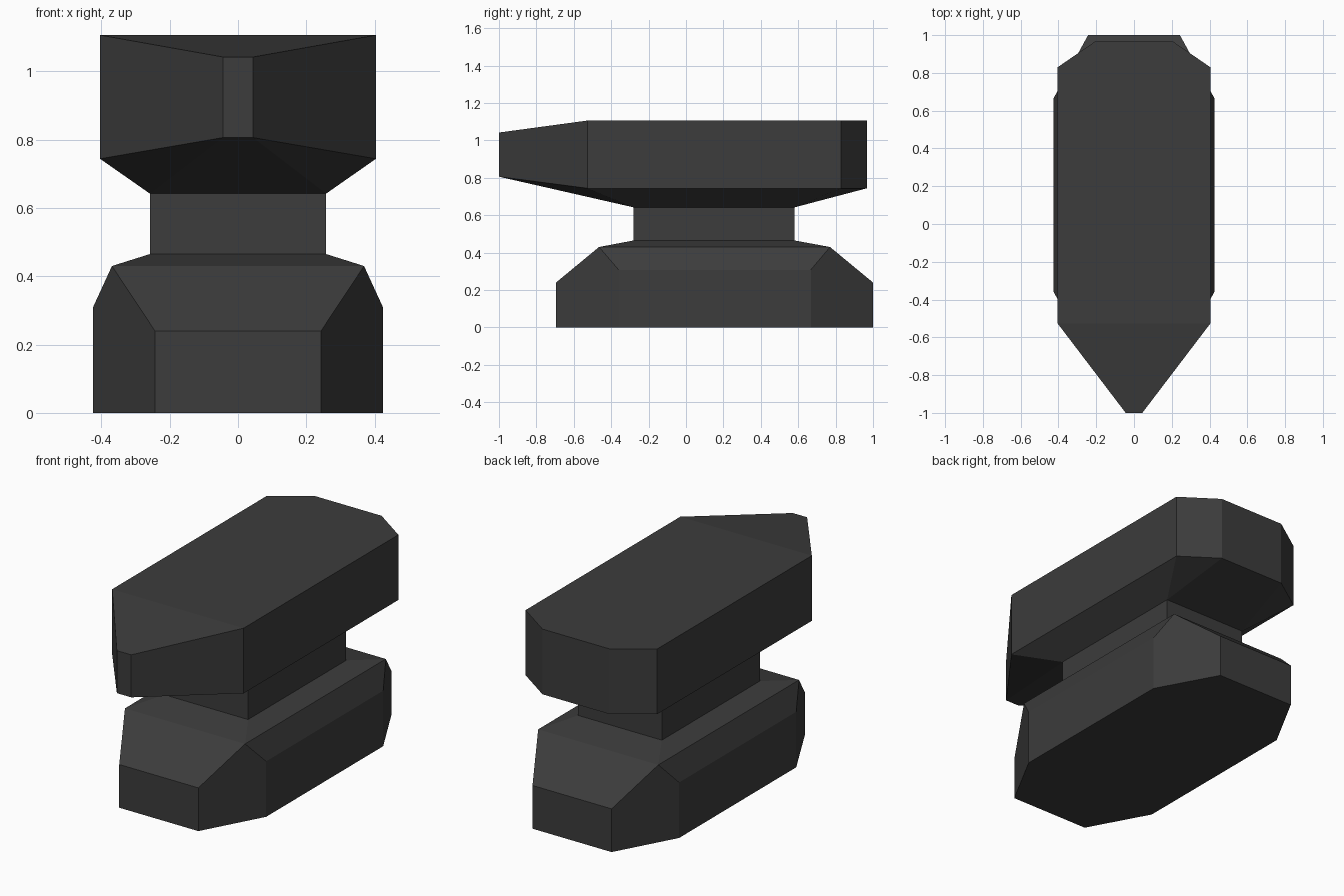
import bpy, bmesh

if "Cube" in bpy.data.objects:
    bpy.data.objects.remove(bpy.data.objects["Cube"])

iron = bpy.data.materials.new("dark iron")
iron.diffuse_color = (0.045, 0.045, 0.045, 1)
iron.use_nodes = True
iron.node_tree.nodes["Principled BSDF"].inputs["Base Color"].default_value = iron.diffuse_color


def rect(x, y0, y1, z):
    return [(s * x, y, z) for s in (-1, 1) for y in (y0, y1)]


def solid(name, points, open_heights):
    """Convex block through the points, left open where it joins its neighbour."""
    bm = bmesh.new()
    for p in points:
        bm.verts.new(p)
    bmesh.ops.convex_hull(bm, input=bm.verts[:])
    bmesh.ops.dissolve_limit(bm, angle_limit=0.035, verts=bm.verts[:], edges=bm.edges[:])
    bmesh.ops.recalc_face_normals(bm, faces=bm.faces[:])
    seams = [f for f in bm.faces
             if any(all(abs(v.co.z - h) < 1e-4 for v in f.verts) for h in open_heights)]
    bmesh.ops.delete(bm, geom=seams, context='FACES')
    mesh = bpy.data.meshes.new(name)
    bm.to_mesh(mesh)
    bm.free()
    mesh.materials.append(iron)
    bpy.context.collection.objects.link(bpy.data.objects.new(name, mesh))


WAIST = (0.258, -0.28, 0.58)
Z_LOW, Z_HIGH = 0.465, 0.642

# Octagonal foot with sloped shoulders
solid("base",
      rect(0.243, -0.695, 1.0, 0) + rect(0.425, -0.36, 0.667, 0)
      + rect(0.243, -0.695, 1.0, 0.24) + rect(0.425, -0.36, 0.667, 0.308)
      + rect(0.369, -0.465, 0.77, 0.43) + rect(*WAIST, Z_LOW), [Z_LOW])

# Straight waist
solid("waist", rect(*WAIST, Z_LOW) + rect(*WAIST, Z_HIGH), [Z_LOW, Z_HIGH])

# Flared head with tapered horn at the front and clipped heel at the back
head = rect(*WAIST, Z_HIGH)
for z, horn_z in ((0.744, 0.806), (1.106, 1.042)):
    head += rect(0.404, -0.527, 0.83, z)
    head += [(s * 0.205, 0.967, z) for s in (-1, 1)]
    head += [(s * 0.044, -1.0, horn_z) for s in (-1, 1)]
solid("head", head, [Z_HIGH])
